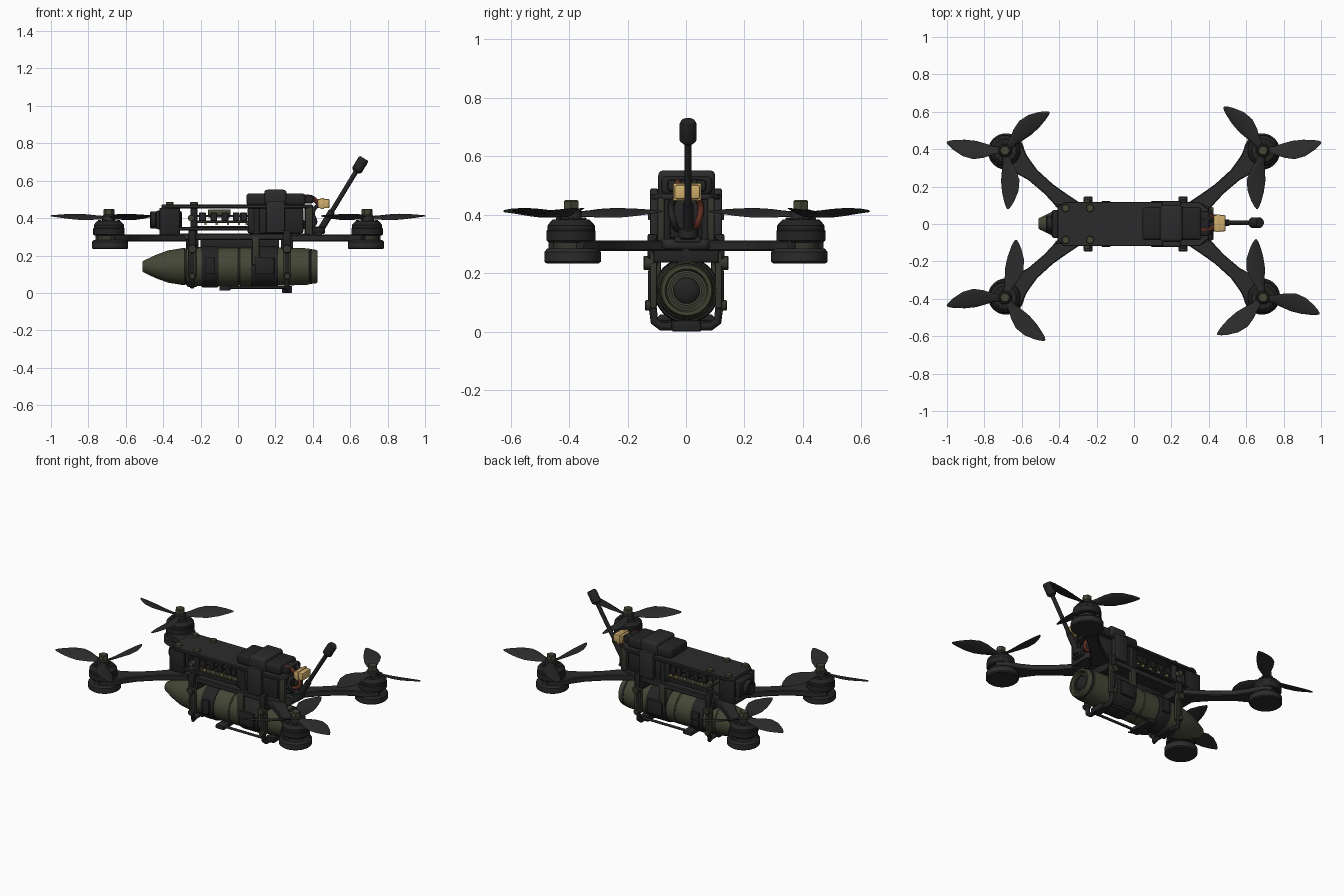
import bpy, bmesh, math
from mathutils import Vector, Matrix

if "Cube" in bpy.data.objects:
    bpy.data.objects.remove(bpy.data.objects["Cube"])

def mat(name, c):
    m = bpy.data.materials.new(name)
    m.diffuse_color = (*c, 1)
    m.use_nodes = True
    m.node_tree.nodes["Principled BSDF"].inputs["Base Color"].default_value = m.diffuse_color
    return m

BLACK = mat("matte black", (0.017, 0.017, 0.018))
CARBON = mat("carbon grey", (0.024, 0.024, 0.025))
OLIVE = mat("olive green", (0.058, 0.062, 0.036))
DOLIVE = mat("dark olive metal", (0.035, 0.037, 0.026))
BEIGE = mat("beige plastic", (0.62, 0.42, 0.15))
RED = mat("red brown wire", (0.11, 0.025, 0.014))

def finish(name, bm, m, angle=35):
    bmesh.ops.recalc_face_normals(bm, faces=bm.faces)
    me = bpy.data.meshes.new(name)
    bm.to_mesh(me)
    bm.free()
    me.materials.append(m)
    me.polygons.foreach_set("use_smooth", [True] * len(me.polygons))
    me.set_sharp_from_angle(angle=math.radians(angle))
    ob = bpy.data.objects.new(name, me)
    bpy.context.collection.objects.link(ob)
    return ob

def box(name, m, x0, x1, y0, y1, z0, z1, bev=0.006, seg=2):
    bm = bmesh.new()
    bmesh.ops.create_cube(bm, size=1)
    for v in bm.verts:
        v.co = Vector(((x0 + x1) / 2 + v.co.x * (x1 - x0), (y0 + y1) / 2 + v.co.y * (y1 - y0),
                       (z0 + z1) / 2 + v.co.z * (z1 - z0)))
    if bev:
        bmesh.ops.bevel(bm, geom=bm.edges[:], offset=bev, segments=seg, profile=0.5, affect='EDGES')
    return finish(name, bm, m)

def lathe(name, m, profile, origin=(0, 0, 0), axis=(0, 0, 1), n=40):
    """Spin (height, radius) points about an axis through origin."""
    bm = bmesh.new()
    rot = Vector((0, 0, 1)).rotation_difference(Vector(axis).normalized()).to_matrix()
    o = Vector(origin)
    rings = []
    for h, r in profile:
        if r == 0:
            rings.append([bm.verts.new(o + rot @ Vector((0, 0, h)))] * n)
        else:
            rings.append([bm.verts.new(o + rot @ Vector((r * math.cos(a), r * math.sin(a), h)))
                          for a in (2 * math.pi * i / n for i in range(n))])
    for a, b in zip(rings, rings[1:]):
        for i in range(n):
            j = (i + 1) % n
            vs = list(dict.fromkeys((a[i], a[j], b[j], b[i])))
            if len(vs) > 2:
                bm.faces.new(vs)
    return finish(name, bm, m)

def cyl(name, m, p, axis, r, h, n=20):
    c = min(r, h) * 0.15
    return lathe(name, m, [(0, 0), (0, r - c), (c, r), (h - c, r), (h, r - c), (h, 0)], p, axis, n)

def tube(name, m, pts, r, smooth=True):
    cu = bpy.data.curves.new(name, 'CURVE')
    cu.dimensions = '3D'
    cu.bevel_depth, cu.bevel_resolution, cu.use_fill_caps = r, 2, True
    if smooth:
        sp = cu.splines.new('BEZIER')
        sp.bezier_points.add(len(pts) - 1)
        for b, p in zip(sp.bezier_points, pts):
            b.co = p
            b.handle_left_type = b.handle_right_type = 'AUTO'
        cu.resolution_u = 6
    else:
        sp = cu.splines.new('POLY')
        sp.points.add(len(pts) - 1)
        for b, p in zip(sp.points, pts):
            b.co = (*p, 1)
    cu.materials.append(m)
    ob = bpy.data.objects.new(name, cu)
    bpy.context.collection.objects.link(ob)

def prism(name, m, outline, z0, z1, bev=0.005):
    bm = bmesh.new()
    f = bm.faces.new([bm.verts.new((x, y, z0)) for x, y in outline])
    ext = bmesh.ops.extrude_face_region(bm, geom=[f])['geom']
    for v in ext:
        if isinstance(v, bmesh.types.BMVert):
            v.co.z = z1
    bmesh.ops.bevel(bm, geom=bm.edges[:], offset=bev, segments=1, affect='EDGES')
    return finish(name, bm, m)

# --- propeller blades: lens section swept along the radius ---
WIDTH = [(0, .034), (.15, .05), (.3, .082), (.48, .104), (.68, .092), (.86, .056), (.95, .03), (1, .008)]
def blade(cx, cy, deg, side):
    bm = bmesh.new()
    rings = []
    for t, w in WIDTH:
        r = 0.02 + 0.294 * t
        mid = 0.02 * math.sin(math.pi * t)
        tw = math.radians(24 - 12 * t)
        ring = []
        for k in range(12):
            a = 2 * math.pi * k / 12
            u, v = w / 2 * math.cos(a), (0.007 - 0.004 * t) * math.sin(a)
            ring.append(bm.verts.new((r, side * (mid + u * math.cos(tw) - v * math.sin(tw)),
                                      0.402 + 0.01 * t + u * math.sin(tw) + v * math.cos(tw))))
        rings.append(ring)
    for a, b in zip(rings, rings[1:]):
        for i in range(12):
            bm.faces.new((a[i], a[(i + 1) % 12], b[(i + 1) % 12], b[i]))
    bm.faces.new(rings[0])
    bm.faces.new(rings[-1])
    bm.transform(Matrix.Translation((cx, cy, 0)) @ Matrix.Rotation(math.radians(deg), 4, 'Z'))
    finish("propeller_blade", bm, CARBON, 50)

# --- four arms with motors ---
ROTORS = [(1, 1, (8, 132, 264)), (-1, 1, (172, 41, 273)), (1, -1, (-16, 97, 219)), (-1, -1, (188, 313, 79))]
for sx, sy, angs in ROTORS:
    cx, cy = sx * 0.69, sy * 0.393
    start, end = Vector((sx * 0.30, sy * 0.05)), Vector((cx, cy))
    d = (end - start).normalized()
    s = Vector((-d.y, d.x))
    L = (end - start).length
    half = [(0, .06), (.2, .045), (.4, .034), (.62, .036), (.78, .055), (.92, .085), (1.06, .08)]
    left = [start + d * L * t + s * w for t, w in half]
    right = [start + d * L * t - s * w for t, w in reversed(half)]
    prism("arm", CARBON, left + right, 0.276, 0.312)
    pc = end - d * 0.008
    lathe("motor_pad", CARBON, [(.234, 0), (.234, .09), (.24, .097), (.272, .097), (.284, .088), (.284, 0)],
          (pc.x, pc.y, 0))
    lathe("motor_base", DOLIVE, [(.28, 0), (.28, .06), (.312, .06), (.312, 0)], (cx, cy, 0))
    lathe("motor_bell", BLACK, [(.306, 0), (.306, .078), (.312, .084), (.345, .084), (.348, .081), (.363, .081),
                                (.372, .074), (.384, .062), (.386, 0)], (cx, cy, 0))
    for k in range(6):
        a = k * math.pi / 3
        cyl("motor_screw", DOLIVE, (cx + .05 * math.cos(a), cy + .05 * math.sin(a), .38), (0, 0, 1), .009, .01, 10)
    lathe("propeller_hub", CARBON, [(.384, 0), (.384, .036), (.412, .036), (.418, .03), (.418, 0)], (cx, cy, 0))
    cyl("propeller_nut", OLIVE, (cx, cy, .414), (0, 0, 1), .029, .036, 6)
    for a in angs:
        blade(cx, cy, a, -1 if sx * sy > 0 else 1)

# --- frame plates ---
prism("bottom_plate", CARBON, [(-.40, -.08), (-.34, -.112), (.36, -.112), (.42, -.07),
                               (.42, .07), (.36, .112), (-.34, .112), (-.40, .08)], .284, .318)
prism("top_plate", CARBON, [(-.41, -.085), (-.375, -.118), (.35, -.118), (.40, -.08),
                            (.40, .08), (.35, .118), (-.375, .118), (-.41, .085)], .452, .472, .004)
for sy in (-1, 1):
    for x in (-.365, -.235, .1, .375):
        y = sy * (.085 if x < .3 else .07)
        cyl("standoff", BLACK, (x, y, .31), (0, 0, 1), .019, .148, 16)
        if x < 0:
            cyl("top_bolt", OLIVE, (x, y, .468), (0, 0, 1), .021, .018, 16)
    box("camera_side_plate", BLACK, -.42, -.31, sy * .098 - .009, sy * .098 + .009, .31, .455)
    box("side_rail", BLACK, -.33, .06, sy * .1 - .012, sy * .1 + .012, .335, .352)
    box("rear_side_post", DOLIVE, .36, .40, sy * .085 - .012, sy * .085 + .012, .31, .46)
    cyl("side_bolt", OLIVE, (-.25, sy * .10, .40), (0, sy, 0), .018, .03, 12)

# --- front camera ---
box("camera_body", BLACK, -.44, -.30, -.075, .075, .34, .44, .012)
lathe("camera_lens", BLACK, [(0, 0), (0, .045), (.03, .045), (.034, .04), (.034, .03), (.026, .024), (.03, 0)],
      (-.436, 0, .39), (-1, 0, 0))

# --- electronics stack ---
for z, w in ((.345, .09), (.375, .085), (.405, .08)):
    box("circuit_board", DOLIVE, -.22, .05, -w, w, z, z + .012, .002, 1)
for x in (-.19, -.13, -.07, -.01, .03):
    for sy in (-1, 1):
        box("board_chip", BLACK, x - .018, x + .018, sy * .07 - .02, sy * .07 + .02, .385, .43, .003, 1)
        box("solder_pad", BEIGE, x + .01, x + .022, sy * .088 - .006, sy * .088 + .006, .362, .374, 0)
cyl("capacitor", OLIVE, (-.16, 0, .425), (1, 0, 0), .022, .12, 16)

# --- battery, strap and leads ---
box("rear_electronics", BLACK, .05, .35, -.095, .095, .318, .455, .012)
box("battery", BLACK, .045, .36, -.085, .09, .468, .532, .016, 3)
box("battery_strap", CARBON, .14, .26, -.095, .1, .46, .552, .018, 3)
for sy in (-1, 1):
    box("strap_side", CARBON, .15, .25, sy * .109 - .014, sy * .109 + .014, .32, .49, .006)
    tube("battery_lead", RED if sy < 0 else BLACK,
         [(.34, sy * .03, .51), (.39, sy * .03, .51), (.43, sy * .018, .48)], .013)
    tube("power_wire", RED if sy > 0 else BLACK,
         [(.43, sy * .02, .475), (.40, sy * .05, .43), (.41, sy * .04, .37), (.34, sy * .03, .35)], .011)
box("battery_lead_cover", BLACK, .34, .405, -.065, .07, .478, .522, .014)
box("power_connector", BEIGE, .425, .49, -.04, .048, .453, .503, .008)
box("connector_collar", BEIGE, .44, .46, -.044, .052, .448, .508, .004)

# --- rear antenna ---
a0, a1 = Vector((.44, .007, .335)), Vector((.635, .007, .655))
tube("antenna_lead", BLACK, [(.34, .007, .38), (.385, .007, .345), (.42, .007, .328), tuple(a0)], .014)
cyl("antenna_mount", BLACK, (.43, .007, .315), (0, 0, 1), .035, .04, 20)
box("antenna_bracket", CARBON, .38, .45, -.04, .05, .305, .325)
cyl("antenna_sleeve", BLACK, a0, a1 - a0, .018, .12, 16)
cyl("antenna_rod", BLACK, a0, a1 - a0, .0125, (a1 - a0).length, 16)
lathe("antenna_head", BLACK, [(0, 0), (0, .018), (.012, .029), (.075, .029), (.085, .024), (.085, 0)],
      a1 - (a1 - a0).normalized() * .01, a1 - a0, 20)

# --- underslung canister ---
AX = (0, .002, .141)
lathe("canister_shell", OLIVE, [(-.51, 0), (-.51, .026), (-.505, .031), (-.44, .062), (-.375, .086), (-.30, .098),
      (-.285, .1), (-.283, .097), (-.277, .097), (-.275, .101), (-.2, .104), (.0, .104), (.003, .101), (.009, .101),
      (.012, .104), (.2, .102), (.3, .1), (.38, .097), (.384, .091), (.415, .09), (.424, .085),
      (.424, .074), (.40, .068), (.40, 0)], AX, (1, 0, 0), 48)
lathe("canister_tail_ring", DOLIVE, [(.39, .062), (.412, .062), (.412, .05), (.39, .05)], AX, (1, 0, 0))
lathe("canister_tail_dome", BLACK, [(.39, .046), (.408, .044), (.418, .032), (.423, .015), (.424, 0)], AX, (1, 0, 0))
lathe("tail_black_band", BLACK, [(.385, .09), (.385, .094), (.395, .094), (.395, .088)], AX, (1, 0, 0))
for x0, x1, r in ((-.195, -.105, .109), (.07, .215, .108)):
    lathe("canister_band", BLACK, [(x0, .1), (x0, r), (x0 + .01, r + .003), (x1 - .01, r + .003), (x1, r), (x1, .1)],
          AX, (1, 0, 0), 48)
    for sy in (-1, 1):
        box("band_buckle", BLACK, x0 + .02, x1 - .02, sy * .113 - .01, sy * .113 + .01, .10, .19)

# --- clamps holding the canister to the frame ---
for x, low in ((-.245, .045), (.262, .018)):
    box("clamp_top", BLACK, x - .033, x + .033, -.112, .112, .236, .288)
    box("clamp_bottom", BLACK, x - .028, x + .028, -.05, .05, low - .012, low + .02)
    for sy in (-1, 1):
        tube("clamp_hoop", BLACK, [(x, sy * .105, .285), (x, sy * .116, .2), (x, sy * .116, .1), (x, sy * .108, .035),
                                   (x, sy * .085, low), (x, 0, low)], .014, False)
        box("clamp_post", DOLIVE, x - .022, x + .022, sy * .112 - .012, sy * .112 + .012, .08, .27)
        cyl("clamp_screw", DOLIVE, (x, sy * .11, .09), (0, sy, 0), .018, .03, 12)
        cyl("clamp_screw", DOLIVE, (x, sy * .11, .235), (0, sy, 0), .024, .036, 12)
        box("clamp_ear", BLACK, x - .02, x + .02, sy * .115 - .016, sy * .115 + .016, .25, .335)
for sy in (-1, 1):
    tube("lower_rod", BLACK, [(-.07, sy * .07, .03), (.262, sy * .07, .03)], .008, False)
    box("centre_hanger", DOLIVE, .075, .115, sy * .1 - .014, sy * .1 + .014, .15, .30)
box("lower_latch", BLACK, -.1, -.04, -.09, .09, .012, .038)
box("foot_pad", BLACK, .235, .29, -.048, .052, 0, .022)
box("hanger_rail", BLACK, -.2, .22, -.03, .03, .238, .29)
